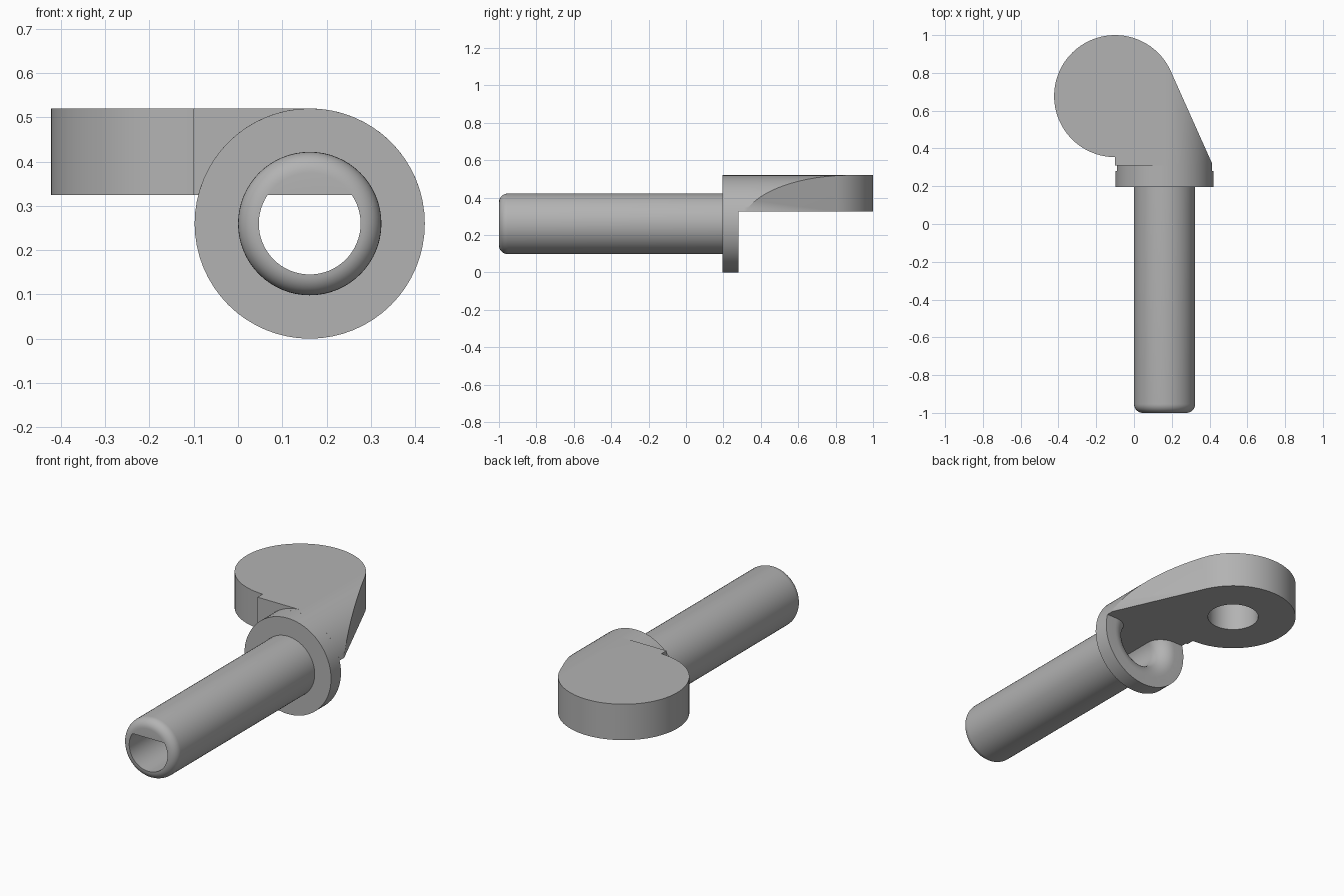
import bpy, bmesh
from math import sin, cos, pi, radians, asin, atan2
from mathutils import Vector

cube = bpy.data.objects.get("Cube")
if cube:
    bpy.data.objects.remove(cube)

grey = bpy.data.materials.new("plain grey")
grey.use_nodes = True
grey.diffuse_color = (0.45, 0.45, 0.45, 1)
grey.node_tree.nodes["Principled BSDF"].inputs["Base Color"].default_value = grey.diffuse_color

AX, AZ = 0.162, 0.26            # axis of the tube
BASE, TOP = 0.325, 0.52         # underside and top of the head
DISC, DISC_R = (-0.1, 0.677), 0.323
COLLAR_R, COLLAR_Y0, COLLAR_Y1 = 0.26, 0.195, 0.28


def arc(cx, cy, r, a0, a1, n):
    return [(cx + r * cos(a0 + (a1 - a0) * i / n),
             cy + r * sin(a0 + (a1 - a0) * i / n)) for i in range(n + 1)]


def finish(bm, name):
    bmesh.ops.remove_doubles(bm, verts=bm.verts, dist=1e-5)
    bmesh.ops.recalc_face_normals(bm, faces=bm.faces)
    mesh = bpy.data.meshes.new(name)
    bm.to_mesh(mesh)
    bm.free()
    mesh.materials.append(grey)
    ob = bpy.data.objects.new(name, mesh)
    bpy.context.collection.objects.link(ob)
    return ob


def lathe(name, profile, clip_z=None, steps=64):
    """Turn (radius, y) points around the tube axis."""
    bm = bmesh.new()
    verts = [bm.verts.new((AX + r, y, AZ)) for r, y in profile]
    edges = [bm.edges.new(p) for p in zip(verts, verts[1:])]
    bmesh.ops.spin(bm, geom=verts + edges, cent=(AX, 0, AZ), axis=(0, 1, 0),
                   angle=2 * pi, steps=steps)
    bmesh.ops.remove_doubles(bm, verts=bm.verts, dist=1e-5)
    if clip_z is not None:
        geom = bm.verts[:] + bm.edges[:] + bm.faces[:]
        cut = bmesh.ops.bisect_plane(bm, geom=geom, plane_co=(0, 0, clip_z),
                                     plane_no=(0, 0, 1), clear_outer=True)
        rim = [e for e in cut["geom_cut"] if isinstance(e, bmesh.types.BMEdge)]
        bmesh.ops.contextual_create(bm, geom=rim)
    return finish(bm, name)


def prism(name, points, direction):
    bm = bmesh.new()
    face = bm.faces.new([bm.verts.new(p) for p in points])
    ext = bmesh.ops.extrude_face_region(bm, geom=[face], use_keep_orig=True)
    moved = [v for v in ext["geom"] if isinstance(v, bmesh.types.BMVert)]
    bmesh.ops.translate(bm, verts=moved, vec=Vector(direction))
    return finish(bm, name)


def boolean(ob, cutter, operation):
    cutter.hide_render = True
    mod = ob.modifiers.new("cut", "BOOLEAN")
    mod.operation, mod.object, mod.solver = operation, cutter, "EXACT"
    bpy.context.view_layer.objects.active = ob
    bpy.ops.object.modifier_apply(modifier=mod.name)
    bpy.data.objects.remove(cutter)


# Round-ended tube with its collar
fillet = 0.047
nose = arc(0.115, -1 + fillet, fillet, -pi / 2, 0, 8)
tube = lathe("tube_and_collar", [(0, -1)] + nose + [
    (0.162, COLLAR_Y0), (COLLAR_R, COLLAR_Y0), (COLLAR_R, COLLAR_Y1), (0, COLLAR_Y1)])

# Flat-topped bore, flared at the collar
flare = arc(0.2, COLLAR_Y0, 0.085, pi, pi / 2, 10)
bore = lathe("bore_cutter", [(0, -1.1), (0.115, -1.1)] + flare
             + [(0.2, 0.32), (0, 0.32)], clip_z=BASE)
boolean(tube, bore, "DIFFERENCE")

# Rounded neck between collar and head
low = asin((BASE - AZ) / COLLAR_R)
neck = prism("neck", [(x, COLLAR_Y1, z) for x, z in
                      arc(AX, AZ, COLLAR_R, low, pi - low, 32)], (0, 0.03, 0))

# Head: disc with a tangent flank, rounded over on the tube side
section = arc(AX, AZ, COLLAR_R, low, pi / 2, 16) + [(-0.5, TOP), (-0.5, BASE)]
head = prism("head", [(x, COLLAR_Y1 + 0.01, z) for x, z in section], (0, 0.8, 0))
tangent = atan2(0.408, 0.913)
outline = arc(*DISC, DISC_R, tangent, 1.5 * pi, 56) + [(DISC[0], 0.31), (0.418, 0.31)]
boolean(head, prism("outline_cutter", [(x, y, 0.2) for x, y in outline], (0, 0, 0.5)),
        "INTERSECT")

# Blind hole under the disc
hole = [(x, y, 0.2) for x, y in arc(*DISC, 0.13, 0, 2 * pi, 48)[:-1]]
boolean(head, prism("hole_cutter", hole, (0, 0, 0.275)), "DIFFERENCE")

for ob in (tube, neck, head):
    bpy.ops.object.select_all(action="DESELECT")
    ob.select_set(True)
    bpy.context.view_layer.objects.active = ob
    bpy.ops.object.shade_smooth_by_angle(angle=radians(30))
